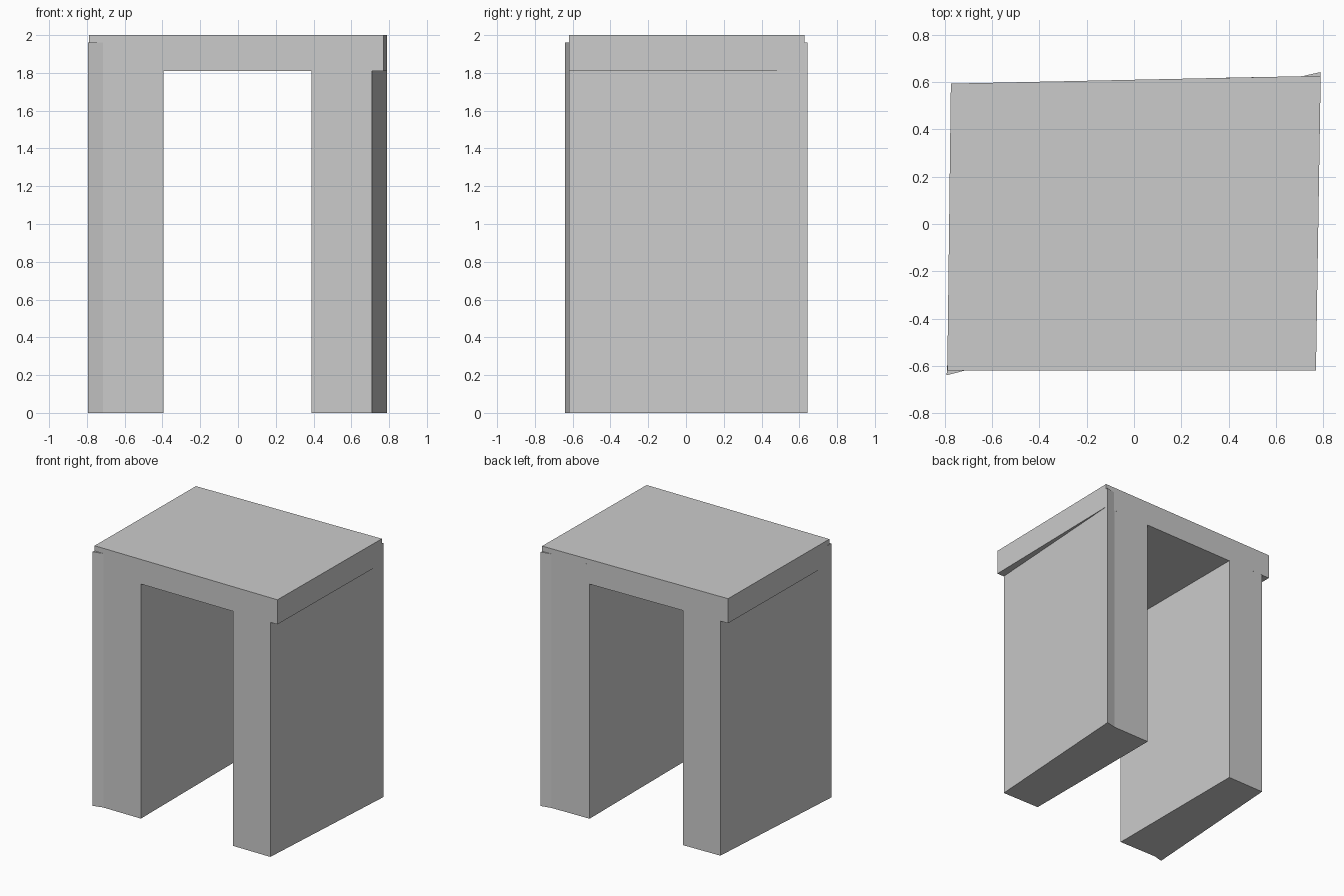
import bpy
import bmesh

cube = bpy.data.objects.get("Cube")
if cube:
    bpy.data.objects.remove(cube, do_unlink=True)

# Single flat grey for the whole model
GREY = (0.6, 0.6, 0.6, 1.0)
grey = bpy.data.materials.new("plain grey")
grey.use_nodes = True
grey.diffuse_color = GREY
grey.node_tree.nodes["Principled BSDF"].inputs["Base Color"].default_value = GREY


def prism(name, outline, bottom, top):
    """Extrude a counter-clockwise plan outline between two heights."""
    bm = bmesh.new()
    base = bm.faces.new([bm.verts.new((x, y, bottom)) for x, y in outline])
    extruded = bmesh.ops.extrude_face_region(bm, geom=[base], use_keep_orig=True)
    for item in extruded["geom"]:
        if isinstance(item, bmesh.types.BMVert):
            item.co.z = top
    bmesh.ops.recalc_face_normals(bm, faces=bm.faces)
    mesh = bpy.data.meshes.new(name)
    bm.to_mesh(mesh)
    bm.free()
    mesh.materials.append(grey)
    obj = bpy.data.objects.new(name, mesh)
    bpy.context.collection.objects.link(obj)
    return obj


FRONT = -0.62
UNDERSIDE, WALL_TOP, TOP = 1.81, 1.96, 2.0

# Slightly skewed top slab
prism("top_slab", [(-0.79, FRONT), (0.77, FRONT), (0.79, 0.627), (-0.775, 0.594)],
      UNDERSIDE, TOP)

# Left wall, tapering to the front, with a thin flare at its back outer corner
prism("left_wall", [(0.39, FRONT), (0.71, FRONT), (0.79, 0.643),
                    (0.71, 0.625), (0.39, 0.619)], 0, WALL_TOP)

# Right wall, tapering to the back, with the flare at its front outer corner
prism("right_wall", [(-0.395, 0.602), (-0.71, 0.595), (-0.793, -0.64),
                     (-0.715, FRONT), (-0.395, FRONT)], 0, WALL_TOP)
